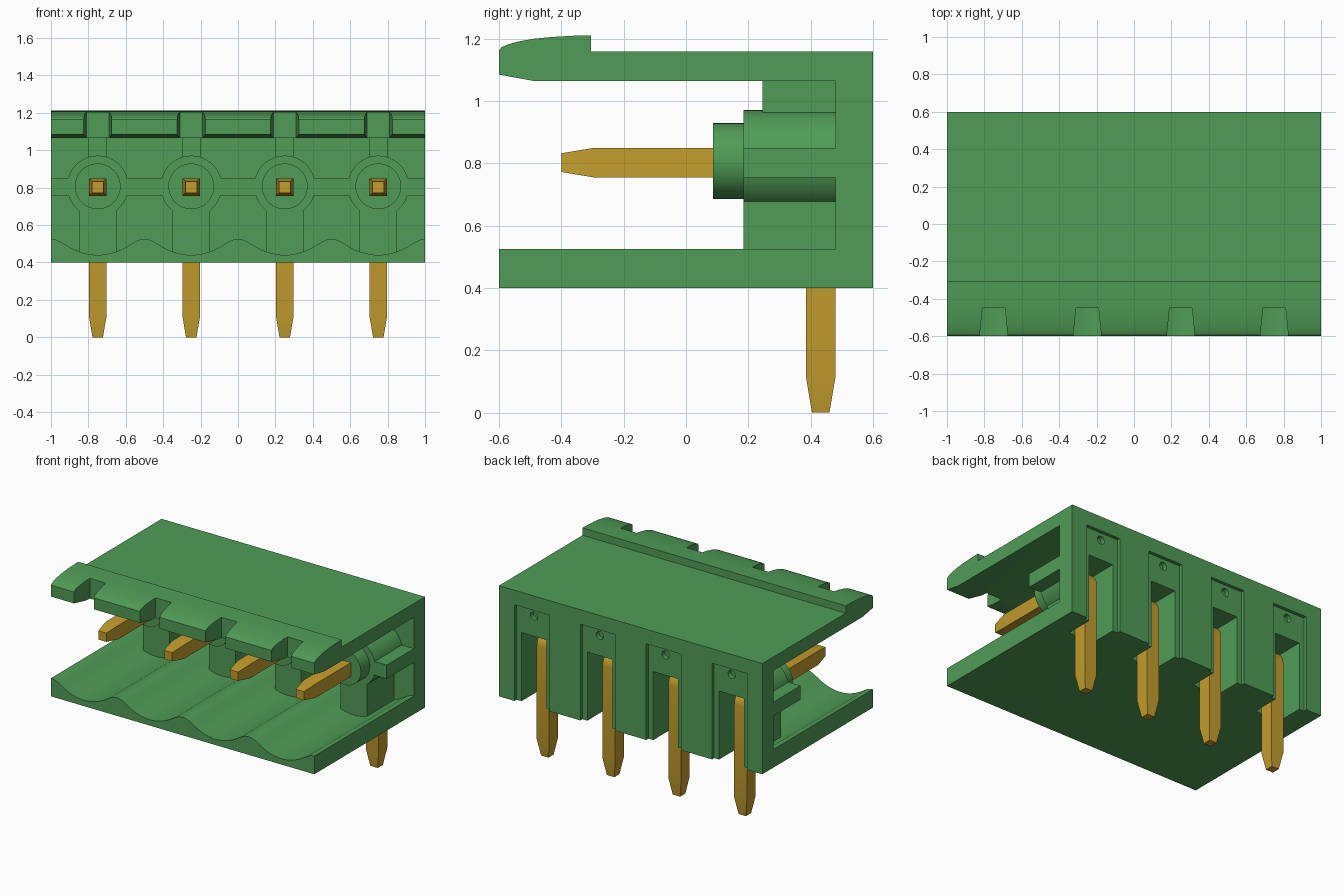
import bpy, bmesh, math
from mathutils import Vector

if "Cube" in bpy.data.objects:
    bpy.data.objects.remove(bpy.data.objects["Cube"], do_unlink=True)


def material(name, rgb):
    m = bpy.data.materials.new(name)
    m.use_nodes = True
    m.diffuse_color = (*rgb, 1)
    bsdf = m.node_tree.nodes["Principled BSDF"]
    bsdf.inputs["Base Color"].default_value = (*rgb, 1)
    bsdf.inputs["Roughness"].default_value = 0.6
    return m


GREEN = material("green plastic", (0.08, 0.335, 0.093))
GOLD = material("gold metal", (0.55, 0.34, 0.027))
PITCH = [-0.75, -0.25, 0.25, 0.75]


def finish(name, bm, mat):
    bmesh.ops.recalc_face_normals(bm, faces=bm.faces)
    me = bpy.data.meshes.new(name)
    bm.to_mesh(me)
    bm.free()
    me.materials.append(mat)
    ob = bpy.data.objects.new(name, me)
    bpy.context.collection.objects.link(ob)
    return ob


def prism(name, pts, axis, a, b, mat=GREEN):
    """Extrude a 2D outline from a to b along the given axis."""
    place = {"x": lambda p, t: (t, p[0], p[1]),
             "y": lambda p, t: (p[0], t, p[1]),
             "z": lambda p, t: (p[0], p[1], t)}[axis]
    bm = bmesh.new()
    lo = [bm.verts.new(place(p, a)) for p in pts]
    hi = [bm.verts.new(place(p, b)) for p in pts]
    bm.faces.new(lo)
    bm.faces.new(hi[::-1])
    n = len(pts)
    for i in range(n):
        j = (i + 1) % n
        bm.faces.new((lo[i], hi[i], hi[j], lo[j]))
    return finish(name, bm, mat)


def box(name, x0, x1, y0, y1, z0, z1):
    return prism(name, [(x0, y0), (x1, y0), (x1, y1), (x0, y1)], "z", z0, z1)


def circle(cx, cz, r, n=48):
    return [(cx + r * math.cos(2 * math.pi * i / n),
             cz + r * math.sin(2 * math.pi * i / n)) for i in range(n)]


def select(ob):
    bpy.ops.object.select_all(action="DESELECT")
    ob.select_set(True)
    bpy.context.view_layer.objects.active = ob


def cut(ob, cutters):
    select(ob)
    for c in cutters:
        mod = ob.modifiers.new("cut", "BOOLEAN")
        mod.operation = "DIFFERENCE"
        mod.solver = "EXACT"
        mod.object = c
        bpy.ops.object.modifier_apply(modifier=mod.name)


def smooth(ob):
    select(ob)
    bpy.ops.object.shade_smooth_by_angle(angle=math.radians(25))


# Shell: back wall, roof and raised lip in one side profile
shell = prism("back_wall_and_roof", [
    (0.48, 0.40), (0.60, 0.40), (0.60, 1.16), (-0.305, 1.16), (-0.305, 1.211),
    (-0.36, 1.210), (-0.43, 1.206), (-0.49, 1.200), (-0.54, 1.191),
    (-0.575, 1.181), (-0.592, 1.173), (-0.60, 1.163), (-0.60, 1.085),
    (-0.49, 1.065), (0.48, 1.065)], "x", -1, 1)


# Floor with one scooped trough per contact
def floor_height(x):
    u = abs(((x + 1) % 0.5) - 0.25) / 0.25
    k = 0.75
    rise = u * u / k if u < k else 1 - (1 - u) ** 2 / (1 - k)
    return 0.44 + 0.085 * rise


steps = 80
wave = [(1 - 2 * i / steps, floor_height(1 - 2 * i / steps)) for i in range(steps + 1)]
floor = prism("scalloped_floor", [(-1, 0.40), (1, 0.40)] + wave, "y", -0.6, 0.48)

# Long rib that links all the bosses
rib = box("long_rib", -1, 1, 0.185, 0.49, 0.755, 0.85)

slots, shell_cutters = [], []
parts = [shell, floor, rib]
for i, x in enumerate(PITCH, 1):
    # Cutters: shallow rear recess, deep pin slot, dimple and lip notch
    slot = box("slot_cutter", x - 0.095, x + 0.095, 0.385, 0.7, 0.3, 0.87)
    recess = box("recess_cutter", x - 0.132, x + 0.132, 0.577, 0.7, 0.3, 1.06)
    dimple = prism("dimple_cutter", circle(x, 1.01, 0.028, 24), "y", 0.545, 0.7)
    notch = prism("notch_cutter", [(x - 0.08, -0.65), (x + 0.08, -0.65),
                                   (x + 0.06, -0.45), (x - 0.06, -0.45)], "z", 0.9, 1.4)
    slots.append(slot)
    shell_cutters += [slot, recess, dimple, notch]

    # Round boss with its nose and supporting ribs
    boss = prism(f"boss_{i}", circle(x, 0.807, 0.164), "y", 0.185, 0.49)
    nose = prism(f"boss_nose_{i}", circle(x, 0.807, 0.122), "y", 0.087, 0.2)
    lower = box(f"lower_rib_{i}", x - 0.1, x + 0.1, 0.185, 0.49, 0.42, 0.8)
    upper = box(f"upper_rib_{i}", x - 0.05, x + 0.05, 0.245, 0.49, 0.9, 1.08)
    for ob in (boss, lower):
        cut(ob, [slot])
    parts += [boss, nose, lower, upper]

cut(shell, shell_cutters)
cut(floor, slots)
cut(rib, slots)
for c in shell_cutters:
    bpy.data.objects.remove(c, do_unlink=True)
for ob in parts:
    smooth(ob)


# Bent square pins: stations of (y, z, bend angle, half width)
def pin(name, x):
    h = 0.0475
    stations = [(0.4325, 0.0, 0, 0.028), (0.4325, 0.115, 0, h)]
    for k in range(9):
        a = math.radians(90 * k / 8)
        stations.append((0.383 + 0.0495 * math.cos(a), 0.753 + 0.0495 * math.sin(a), a, h))
    stations += [(-0.295, 0.8025, math.pi / 2, h), (-0.40, 0.8025, math.pi / 2, 0.03)]
    bm = bmesh.new()
    rings = []
    for y, z, a, s in stations:
        out = Vector((0, math.cos(a), math.sin(a)))
        side = Vector((1, 0, 0))
        c = Vector((x, y, z))
        rings.append([bm.verts.new(c + side * s * p + out * s * q)
                      for p, q in ((-1, -1), (1, -1), (1, 1), (-1, 1))])
    for r0, r1 in zip(rings, rings[1:]):
        for j in range(4):
            k = (j + 1) % 4
            bm.faces.new((r0[j], r0[k], r1[k], r1[j]))
    bm.faces.new(rings[0])
    bm.faces.new(rings[-1])
    return finish(name, bm, GOLD)


for i, x in enumerate(PITCH, 1):
    ob = pin(f"contact_pin_{i}", x)
    select(ob)
    bpy.ops.object.shade_smooth_by_angle(angle=math.radians(12))
